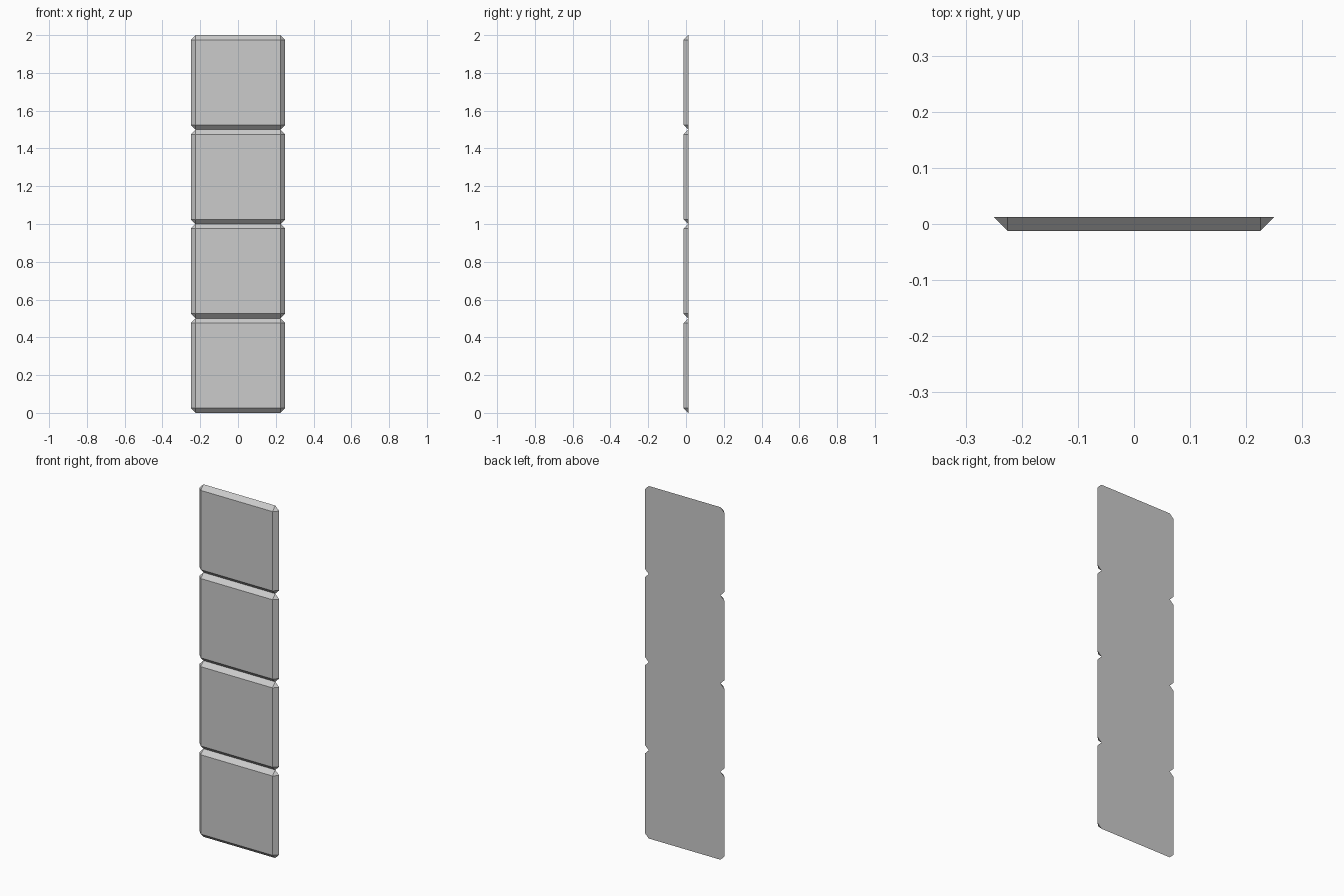
import bpy, bmesh

if "Cube" in bpy.data.objects:
    bpy.data.objects.remove(bpy.data.objects["Cube"])

HALF = 0.25      # half of a tile's side
BEVEL = 0.025    # bevel width and panel thickness
INNER = HALF - BEVEL
H = BEVEL / 2

# One tile: flat back with clipped corners, smaller square front, bevelled rim
bm = bmesh.new()
for sx in (-1, 1):
    for sz in (-1, 1):
        bm.verts.new((sx * INNER, -H, sz * INNER + HALF))
        bm.verts.new((sx * INNER, H, sz * HALF + HALF))
        bm.verts.new((sx * HALF, H, sz * INNER + HALF))
bmesh.ops.convex_hull(bm, input=bm.verts[:])
bmesh.ops.dissolve_limit(bm, angle_limit=0.02, verts=bm.verts[:], edges=bm.edges[:])
bmesh.ops.recalc_face_normals(bm, faces=bm.faces[:])

mesh = bpy.data.meshes.new("tile_panel")
bm.to_mesh(mesh)
bm.free()
panel = bpy.data.objects.new("tile_panel", mesh)
bpy.context.collection.objects.link(panel)

# Column of four tiles
arr = panel.modifiers.new("stack", 'ARRAY')
arr.count = 4
arr.use_relative_offset = False
arr.use_constant_offset = True
arr.constant_offset_displace = (0, 0, 2 * HALF)
